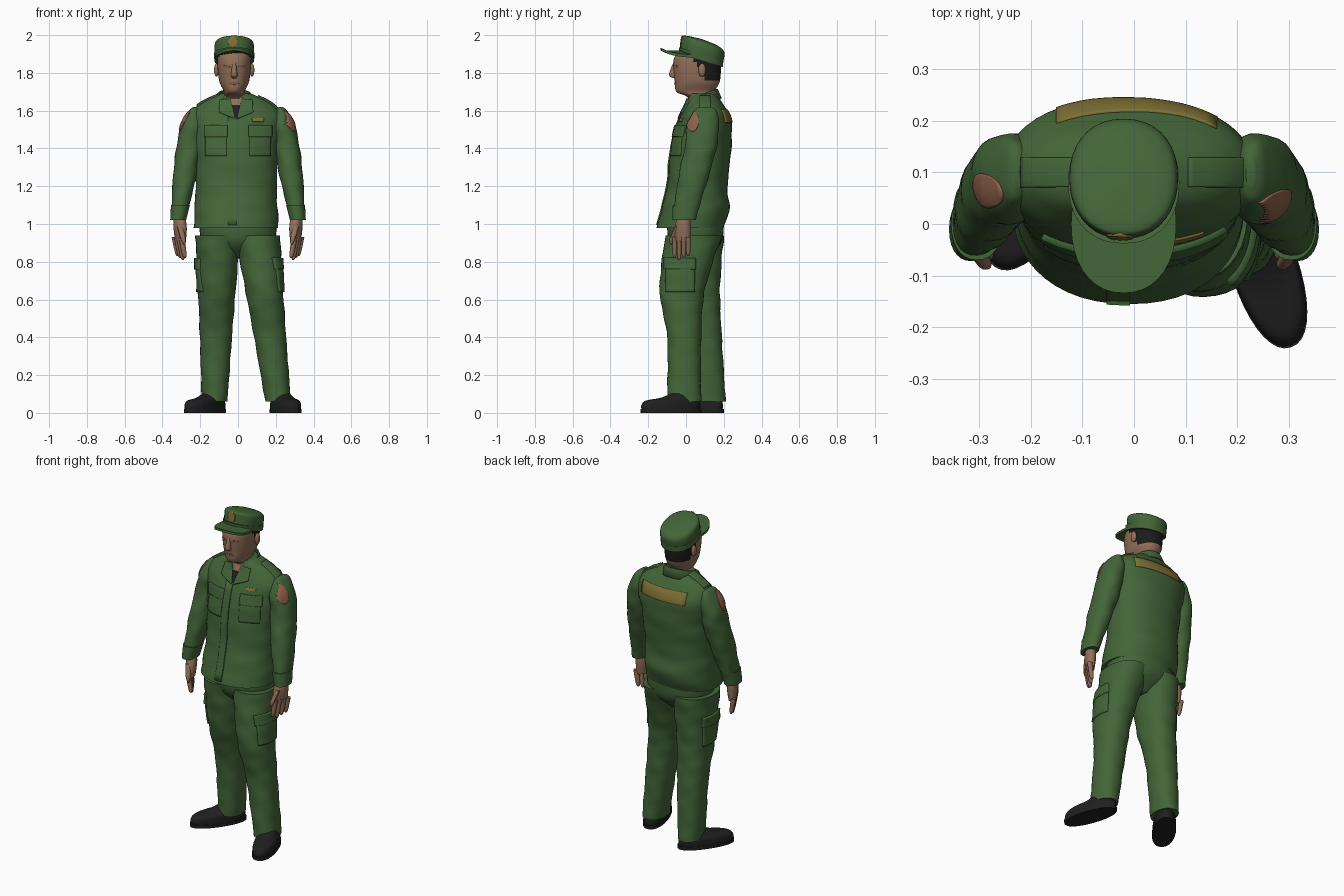
import bpy, bmesh, math
from mathutils import Vector
from mathutils.bvhtree import BVHTree

if "Cube" in bpy.data.objects:
    bpy.data.objects.remove(bpy.data.objects["Cube"])


def material(name, red, green, blue):
    made_material = bpy.data.materials.new(name)
    made_material.use_nodes = True
    colour = (red, green, blue, 1)
    made_material.diffuse_color = colour
    for node in made_material.node_tree.nodes:
        if node.type == "BSDF_PRINCIPLED":
            node.inputs["Base Color"].default_value = colour
            node.inputs["Roughness"].default_value = 0.8
    return made_material


GREEN = material("uniform green", 0.056, 0.13, 0.04)
SKIN = material("skin", 0.29, 0.16, 0.1)
SHADE = material("shaded skin", 0.21, 0.11, 0.07)
BLACK = material("shoe black", 0.014, 0.014, 0.015)
HAIR = material("hair", 0.012, 0.011, 0.011)
SHIRT = material("undershirt", 0.014, 0.015, 0.015)
GOLD = material("gold", 0.21, 0.165, 0.035)
PATCH = material("sleeve patch", 0.27, 0.12, 0.07)

SIDES = {"left": 1, "right": -1}
surfaces = {}
parts = []


def finish(name, bm, materials, rule=None):
    """Turn a bmesh into an object and remember its surface for plates."""
    bmesh.ops.recalc_face_normals(bm, faces=bm.faces)
    if rule:
        for face in bm.faces:
            face.material_index = int(rule(face.calc_center_median()))
    surfaces[name] = BVHTree.FromBMesh(bm)
    mesh = bpy.data.meshes.new(name)
    bm.to_mesh(mesh)
    bm.free()
    for entry in materials:
        mesh.materials.append(entry)
    part = bpy.data.objects.new(name, mesh)
    bpy.context.scene.collection.objects.link(part)
    parts.append(part)
    return part


def spline(rows, steps):
    """Catmull-Rom curve through rows of numbers."""
    last = len(rows) - 1
    for i in range(last):
        near = [rows[max(0, min(last, i + k))] for k in (-1, 0, 1, 2)]
        for step in range(steps):
            t = step / steps
            yield [b + t / 2 * (c - a + t * (2 * a - 5 * b + 4 * c - d + t * (3 * (b - c) + d - a)))
                   for a, b, c, d in zip(*near)]
    yield rows[last]


def loft(name, rings, materials, at=(0, 0), lean=0, side=1, turn=0, tilt=0, bend=0,
         sides=36, steps=6, power=2.2, folds=0, rule=None):
    """Skin over stacked oval rings, each given as height, depth offset, half width, half depth."""
    bm = bmesh.new()
    loops = []
    for z, offset, width, depth in spline(rings, steps):
        loop = []
        for i in range(sides):
            angle = math.tau * i / sides
            c, s = math.cos(angle), math.sin(angle)
            swell = 1 + folds * (math.sin(38 * z + 3 * angle) + math.sin(61 * z - 2 * angle) / 2)
            x = width * swell * math.copysign(abs(c) ** (2 / power), c)
            y = depth * swell * math.copysign(abs(s) ** (2 / power), s)
            height = z - tilt * y - bend * x * x
            y += offset
            turned_x = x * math.cos(turn) - y * math.sin(turn)
            turned_y = x * math.sin(turn) + y * math.cos(turn)
            loop.append(bm.verts.new((side * (at[0] + lean * z + turned_x), at[1] + turned_y, height)))
        loops.append(loop)
    for low, high in zip(loops, loops[1:]):
        for i in range(sides):
            bm.faces.new((low[i - 1], low[i], high[i], high[i - 1]))
    bm.faces.new(loops[0])
    bm.faces.new(loops[-1])
    return finish(name, bm, materials, rule)


def area(x, y, width, height):
    """Corners of a rectangle around a centre."""
    a, b = width / 2, height / 2
    return [(x - a, y - b), (x + a, y - b), (x + a, y + b), (x - a, y + b)]


VIEWS = {"front": lambda a, b: Vector((a, -3, b)), "back": lambda a, b: Vector((a, 3, b)),
         "left": lambda a, b: Vector((3, a, b)), "right": lambda a, b: Vector((-3, a, b)),
         "top": lambda a, b: Vector((a, b, 3))}


def plate(name, target, view, corners, colour, thick=0.004, oval=False, cells=14):
    """Four-cornered patch laid on a part, aimed along one axis."""
    bm = bmesh.new()
    first, second, third, fourth = [Vector(corner) for corner in corners]
    place = VIEWS[view]
    ray = place(0, 0) * -1
    rows = []
    for j in range(cells + 1):
        row = []
        for i in range(cells + 1):
            u, v = 2 * i / cells - 1, 2 * j / cells - 1
            if oval:
                u, v = u * math.sqrt(1 - v * v / 2), v * math.sqrt(1 - u * u / 2)
            u, v = (u + 1) / 2, (v + 1) / 2
            point = first.lerp(second, u).lerp(fourth.lerp(third, u), v)
            hit = surfaces[target].ray_cast(place(point.x, point.y), ray)[0]
            row.append(bm.verts.new(hit) if hit else None)
        rows.append(row)
    for low, high in zip(rows, rows[1:]):
        for i in range(cells):
            quad = (low[i], low[i + 1], high[i + 1], high[i])
            if all(quad):
                bm.faces.new(quad)
    solid = finish(name, bm, [colour]).modifiers.new("thickness", "SOLIDIFY")
    solid.thickness, solid.offset = 2 * thick, 0


# Trousers: both legs share one taper, the left one steps forward
loft("trouser_seat", [(0.82, 0.05, 0.06, 0.06), (0.91, 0.05, 0.19, 0.14), (1.05, 0.05, 0.2, 0.15)], [GREEN])
taper = [(0.06, 0.068, 0.09), (0.4, 0.085, 0.09), (0.65, 0.1, 0.12), (0.94, 0.12, 0.15)]
stances = {"left": (0.22, -0.125, (-0.01, -0.01, -0.02, 0.04)),
           "right": (-0.125, 0.02, (0.12, 0.1, 0.06, 0.05))}
for who, (ankle, lean, depths) in stances.items():
    leg = who + "_trouser_leg"
    rings = [(z, y, width, depth) for (z, width, depth), y in zip(taper, depths)]
    loft(leg, rings, [GREEN], at=(ankle, 0), lean=lean, steps=14, folds=0.016)
    pocket_y = depths[2] - 0.01
    plate(who + "_cargo_pocket", leg, who, area(pocket_y, 0.72, 0.15, 0.16), GREEN, thick=0.008)
    plate(who + "_cargo_flap", leg, who, area(pocket_y, 0.79, 0.16, 0.06), GREEN, thick=0.013)

# Shoes, toes turned outwards
for who, spot, turn in (("left", (0.252, -0.08), 0.32), ("right", (-0.175, 0.055), -0.6)):
    width, length = 0.064, 0.163
    shape = [(0.01, 0, 0.98), (0.04, 0, 1), (0.065, 0.01, 0.9), (0.082, 0.05, 0.6), (0.12, 0.09, 0.3)]
    upper = [(z, back, width * math.sqrt(grow), length * grow) for z, back, grow in shape]
    loft(who + "_shoe", upper, [BLACK], at=spot, turn=turn)
    sole = [(z, 0, width * 1.03, length * 1.03) for z in (0, 0.02)]
    loft(who + "_sole", sole, [BLACK], at=spot, turn=turn, steps=1)

# Jacket
loft("jacket", [(0.98, 0.022, 0.224, 0.176), (1.08, 0.05, 0.22, 0.18), (1.2, 0.06, 0.215, 0.16),
                (1.4, 0.08, 0.225, 0.16), (1.55, 0.1, 0.245, 0.14), (1.63, 0.1, 0.2, 0.1),
                (1.69, 0.09, 0.08, 0.07)],
     [GREEN], at=(-0.01, 0), sides=48, steps=9, folds=0.009)
plate("placket", "jacket", "front", area(-0.03, 1.28, 0.045, 0.57), GREEN, thick=0.006)
plate("undershirt_front", "jacket", "front",
      [(-0.015, 1.56), (-0.005, 1.56), (0.02, 1.625), (-0.04, 1.625)], SHIRT)
plate("throat", "jacket", "front", area(-0.01, 1.645, 0.08, 0.04), SKIN)
for who, s in SIDES.items():
    x = 0.115 * s
    plate(who + "_chest_pocket", "jacket", "front", area(x, 1.43, 0.11, 0.14), GREEN, thick=0.007)
    plate(who + "_pocket_flap", "jacket", "front", area(x, 1.49, 0.12, 0.06), GREEN, thick=0.012)
    lapel = [(0.005, 1.555), (0.09, 1.59), (0.085, 1.655), (0.03, 1.66)]
    plate(who + "_lapel", "jacket", "front", [(s * a - 0.01, z) for a, z in lapel], GREEN, thick=0.01)
    plate(who + "_epaulette", "jacket", "top", area(0.16 * s, 0.1, 0.11, 0.055), GREEN, thick=0.008)
plate("name_tag", "jacket", "front", area(0.105, 1.55, 0.06, 0.018), GOLD, thick=0.0045)
plate("back_patch", "jacket", "back", area(0.005, 1.57, 0.31, 0.068), GOLD)

# Standing collar, open at the front and higher at the nape
bm = bmesh.new()
strips = []
for i in range(33):
    angle = math.radians(i * 300 / 32 - 60)
    c, s = math.cos(angle), math.sin(angle)
    strips.append([bm.verts.new((r * c - 0.02, 0.085 + r * s * 0.95, z + 0.025 * s))
                   for r, z in ((0.08, 1.65), (0.08, 1.69), (0.088, 1.69), (0.11, 1.64))])
for a, b in zip(strips, strips[1:]):
    for i in range(len(a) - 1):
        bm.faces.new((a[i], b[i], b[i + 1], a[i + 1]))
finish("collar", bm, [GREEN]).modifiers.new("thickness", "SOLIDIFY").thickness = 0.006

# Sleeves and hands
for who, s in SIDES.items():
    sleeve = who + "_sleeve"
    arm = {"at": (0.47, 0), "lean": -0.15, "side": s, "sides": 28}
    loft(sleeve, [(1.03, -0.01, 0.04, 0.06), (1.25, 0.04, 0.062, 0.08), (1.42, 0.08, 0.067, 0.085),
                  (1.53, 0.09, 0.06, 0.085), (1.6, 0.1, 0.03, 0.06), (1.62, 0.1, 0.01, 0.03)],
         [GREEN], steps=10, folds=0.025, **arm)
    loft(who + "_cuff", [(1.02, -0.01, 0.042, 0.062), (1.1, 0, 0.05, 0.07)], [GREEN], **arm)
    plate(who + "_sleeve_patch", sleeve, who, area(0.05 - 0.015 * s, 1.545, 0.065, 0.11), PATCH, oval=True)
    loft(who + "_palm", [(1.05, -0.01, 0.028, 0.032), (0.98, -0.02, 0.031, 0.045), (0.91, -0.024, 0.022, 0.045)],
         [SKIN], at=(0.315, 0), side=s, turn=-0.45, sides=20)
    for i, finger in enumerate(("index", "middle", "ring", "little")):
        tip = 0.81 + 0.01 * abs(i - 1)
        digit = [(0.93, 0, 0.016, 0.013), (tip + 0.02, 0, 0.012, 0.011), (tip, 0, 0.004, 0.004)]
        loft(f"{who}_{finger}_finger", digit, [SKIN], at=(0.15 + 0.012 * i, i * 0.024 - 0.06),
             lean=0.16, side=s, sides=10)
    loft(who + "_thumb", [(0.99, -0.045, 0.016, 0.016), (0.92, -0.075, 0.013, 0.013), (0.89, -0.08, 0.004, 0.004)],
         [SKIN], at=(0.06, 0), lean=0.25, side=s, sides=10)


# Head, with hair coloured over the nape and temples
def under_hair(centre):
    return centre.z > 1.755 and centre.y + 0.6 * centre.z > 1.165


middle = (-0.02, 0)
loft("head", [(1.6, 0.09, 0.07, 0.06), (1.67, 0.08, 0.06, 0.07), (1.7, 0.05, 0.055, 0.1),
              (1.76, 0.06, 0.08, 0.12), (1.87, 0.06, 0.09, 0.125), (1.93, 0.08, 0.08, 0.1)],
     [SKIN, HAIR], at=middle, sides=44, steps=8, rule=under_hair)
loft("nose", [(1.77, -0.05, 0.01, 0.01), (1.79, -0.06, 0.017, 0.03), (1.86, -0.05, 0.01, 0.015)],
     [SKIN], at=middle, sides=16)
plate("mouth", "head", "front", area(-0.02, 1.745, 0.055, 0.016), SHADE, thick=0.002, oval=True)
for who, s in SIDES.items():
    plate(who + "_eye", "head", "front", area(0.038 * s - 0.02, 1.835, 0.036, 0.014), SHADE, thick=0.002, oval=True)
    bm = bmesh.new()
    bmesh.ops.create_uvsphere(bm, u_segments=14, v_segments=10, radius=1)
    bmesh.ops.scale(bm, vec=(0.013, 0.02, 0.035), verts=bm.verts)
    bmesh.ops.translate(bm, vec=(0.094 * s - 0.02, 0.085, 1.815), verts=bm.verts)
    finish(who + "_ear", bm, [SKIN])

# Cap, tipped up at the front
loft("cap_crown", [(1.87, 0.08, 0.1, 0.11), (1.94, 0.09, 0.105, 0.114), (1.97, 0.08, 0.085, 0.09),
                   (1.98, 0.08, 0.01, 0.01)], [GREEN], at=middle, tilt=0.3)
loft("cap_band", [(1.865, 0.08, 0.105, 0.115), (1.9, 0.08, 0.108, 0.118)], [GREEN], at=middle, tilt=0.3)
loft("cap_visor", [(z, 0, 0.102, 0.134) for z in (1.91, 1.925)], [GREEN], at=middle, tilt=0.06, bend=2.6)
plate("cap_badge", "cap_crown", "front", area(-0.027, 1.965, 0.05, 0.06), GOLD, thick=0.0045, oval=True)

# Smooth shading with sharp rims
bpy.ops.object.select_all(action="DESELECT")
for part in parts:
    part.select_set(True)
bpy.context.view_layer.objects.active = parts[0]
bpy.ops.object.shade_smooth_by_angle(angle=math.radians(42))
